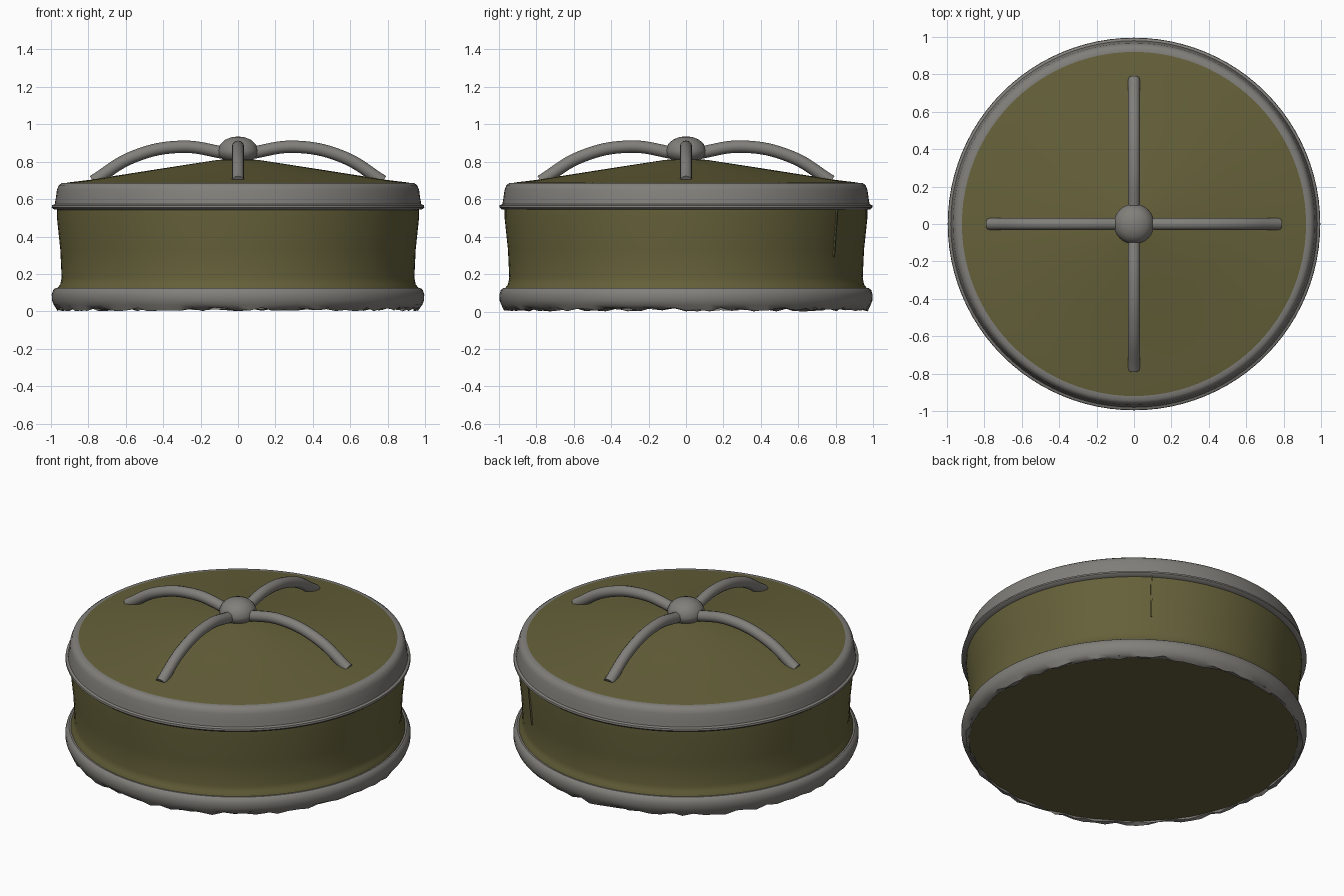
import bpy, bmesh, math, random
from mathutils import Vector

random.seed(4)
SIDES = 96
if "Cube" in bpy.data.objects:
    bpy.data.objects.remove(bpy.data.objects["Cube"], do_unlink=True)


def material(name, color):
    m = bpy.data.materials.new(name)
    m.use_nodes = True
    m.diffuse_color = color
    bsdf = m.node_tree.nodes["Principled BSDF"]
    bsdf.inputs["Base Color"].default_value = color
    bsdf.inputs["Roughness"].default_value = 0.8
    return m


OLIVE = material("olive paint", (0.13, 0.118, 0.042, 1))
GREY = material("warm grey metal", (0.22, 0.213, 0.195, 1))


def add_object(name, mesh, *mats, angle=40):
    obj = bpy.data.objects.new(name, mesh)
    bpy.context.collection.objects.link(obj)
    mesh.materials.clear()
    for m in mats:
        mesh.materials.append(m)
    bpy.ops.object.select_all(action="DESELECT")
    obj.select_set(True)
    bpy.context.view_layer.objects.active = obj
    bpy.ops.object.shade_smooth_by_angle(angle=math.radians(angle))
    return obj


def lathe(name, profile, *mats, closed=False, tweak=None):
    """Turn an (r, z) profile around z; r = 0 ends become a single pole."""
    bm = bmesh.new()
    rings = []
    for r, z in profile:
        if r == 0:
            rings.append([bm.verts.new((0, 0, z))] * SIDES)
        else:
            rings.append([bm.verts.new((r * math.cos(a), r * math.sin(a), z))
                          for a in (2 * math.pi * i / SIDES for i in range(SIDES))])
    pairs = list(zip(rings, rings[1:])) + ([(rings[-1], rings[0])] if closed else [])
    for a, b in pairs:
        for i in range(SIDES):
            j = (i + 1) % SIDES
            bm.faces.new(dict.fromkeys((a[i], a[j], b[j], b[i])))
    bmesh.ops.recalc_face_normals(bm, faces=bm.faces)
    if tweak:
        tweak(bm)
    mesh = bpy.data.meshes.new(name)
    bm.to_mesh(mesh)
    bm.free()
    return add_object(name, mesh, *mats)


# Drum body with a flared foot and a flat underside
lathe("drum_body", [(0, 0.02), (0.965, 0.02), (0.965, 0.125), (0.95, 0.145),
                    (0.943, 0.18), (0.95, 0.33), (0.968, 0.5), (0.968, 0.56)], OLIVE)

# Shallow conical lid
lathe("lid", [(0.94, 0.683), (0.9, 0.69), (0.8, 0.702), (0.45, 0.757),
              (0.12, 0.808), (0, 0.82)], OLIVE)

# Rounded rim of the lid with a small lip
lathe("lid_rim", [(0.92, 0.687), (0.942, 0.686), (0.958, 0.675), (0.968, 0.65),
                  (0.975, 0.6), (0.98, 0.573), (0.994, 0.567), (0.996, 0.556),
                  (0.985, 0.546), (0.955, 0.541)], GREY)


# Worn base ring: ragged lower edge and a few bare patches
def wear(bm):
    for v in bm.verts:
        if v.co.z < 0.03:
            v.co.z = random.uniform(0, 0.022)
            s = random.uniform(0.99, 1.003)
            v.co.x *= s
            v.co.y *= s
    patches = [-98, -77, -58, -48, -25, -12, 75, 150]
    for f in bm.faces:
        c = f.calc_center_median()
        deg = math.degrees(math.atan2(c.y, c.x))
        if c.z < 0.06 and c.xy.length > 0.96 and any(abs(deg - p) < 4 for p in patches):
            f.material_index = 1


lathe("base_ring", [(0.955, 0.124), (0.975, 0.125), (0.988, 0.115), (0.996, 0.09),
                    (0.995, 0.06), (0.985, 0.035), (0.972, 0.012), (0.95, 0.02)],
      GREY, OLIVE, closed=True, tweak=wear)

# Domed centre knob
lathe("centre_knob", [(0, 0.935), (0.035, 0.931), (0.07, 0.917), (0.095, 0.893),
                      (0.108, 0.86), (0.105, 0.835), (0.085, 0.815), (0.06, 0.8)], GREY)

# Four arched handle arms sharing one swept shape
curve = bpy.data.curves.new("arm_path", "CURVE")
curve.dimensions = "3D"
curve.bevel_depth = 0.033
curve.bevel_resolution = 4
curve.resolution_u = 10
curve.use_fill_caps = True
spline = curve.splines.new("BEZIER")
path = [(0.06, 0.845), (0.3, 0.88), (0.56, 0.826), (0.775, 0.695)]
spline.bezier_points.add(len(path) - 1)
for p, (x, z) in zip(spline.bezier_points, path):
    p.co = (x, 0, z)
    p.handle_left_type = p.handle_right_type = "AUTO"
helper = bpy.data.objects.new("arm_path", curve)
bpy.context.collection.objects.link(helper)
bpy.context.view_layer.update()
arm_mesh = bpy.data.meshes.new_from_object(
    helper.evaluated_get(bpy.context.evaluated_depsgraph_get()))
bpy.data.objects.remove(helper, do_unlink=True)
for i, side in enumerate(("left", "back", "right", "front")):
    arm = add_object(side + "_handle_arm", arm_mesh.copy(), GREY)
    arm.rotation_euler.z = i * math.pi / 2

# Thin split seam on the rear side of the drum
bm = bmesh.new()
bmesh.ops.create_cube(bm, size=1)
bmesh.ops.scale(bm, vec=Vector((0.008, 0.009, 0.26)), verts=bm.verts)
seam_mesh = bpy.data.meshes.new("side_seam")
bm.to_mesh(seam_mesh)
bm.free()
seam = add_object("side_seam", seam_mesh, OLIVE)
seam_angle = math.radians(56)
seam.location = (0.963 * math.cos(seam_angle), 0.963 * math.sin(seam_angle), 0.42)
seam.rotation_euler = (0, math.radians(5), seam_angle)
